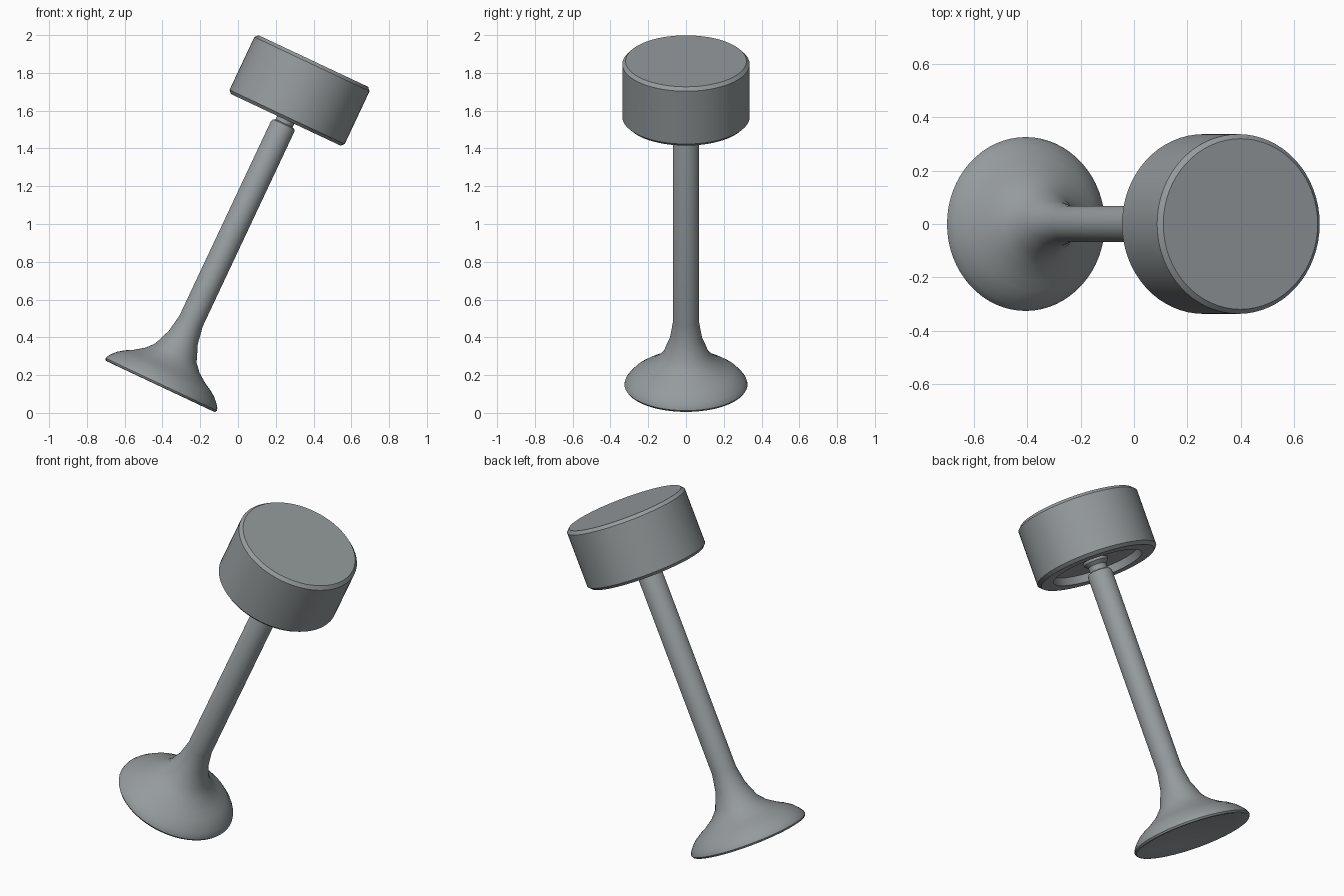
import bpy, bmesh, math
from mathutils import Matrix

if "Cube" in bpy.data.objects:
    bpy.data.objects.remove(bpy.data.objects["Cube"])

SEGMENTS = 64
TILT = math.radians(25.2)
BASE = (-0.408, 0, 0.147)

steel = bpy.data.materials.new("steel grey")
steel.diffuse_color = (0.30, 0.325, 0.335, 1)
steel.use_nodes = True
steel.node_tree.nodes["Principled BSDF"].inputs["Base Color"].default_value = steel.diffuse_color

place = Matrix.Translation(BASE) @ Matrix.Rotation(TILT, 4, 'Y')


def lathe(name, profile):
    """Spin a closed (radius, height) profile round z, then tilt it into place."""
    bm = bmesh.new()
    verts = [bm.verts.new((r, 0, h)) for r, h in profile]
    edges = [bm.edges.new(pair) for pair in zip(verts, verts[1:])]
    bmesh.ops.spin(bm, geom=verts + edges, cent=(0, 0, 0), axis=(0, 0, 1),
                   angle=math.tau, steps=SEGMENTS, use_duplicate=False)
    bmesh.ops.remove_doubles(bm, verts=bm.verts, dist=1e-5)
    bmesh.ops.recalc_face_normals(bm, faces=bm.faces)
    bm.transform(place)
    mesh = bpy.data.meshes.new(name)
    bm.to_mesh(mesh)
    bm.free()
    mesh.materials.append(steel)
    obj = bpy.data.objects.new(name, mesh)
    bpy.context.collection.objects.link(obj)
    bpy.ops.object.select_all(action='DESELECT')
    obj.select_set(True)
    bpy.context.view_layer.objects.active = obj
    bpy.ops.object.shade_smooth_by_angle(angle=math.radians(30))


# Flared foot with a shallow dish below, and stem with a narrow groove under the head
lathe("flared_stem", [
    (0, 0.014), (0.24, 0.010), (0.312, -0.008), (0.320, -0.006), (0.326, 0.004),
    (0.322, 0.017), (0.310, 0.034), (0.284, 0.062), (0.250, 0.086),
    (0.210, 0.108), (0.158, 0.145), (0.120, 0.188), (0.100, 0.240),
    (0.085, 0.275), (0.068, 0.375), (0.068, 1.514), (0.062, 1.526),
    (0.050, 1.532), (0.050, 1.562), (0.068, 1.580), (0.068, 1.61), (0, 1.61)])

# Round head, bevelled at both rims and hollowed underneath
lathe("round_head", [
    (0, 1.595), (0.245, 1.595), (0.250, 1.552), (0.320, 1.552),
    (0.337, 1.569), (0.337, 1.878), (0.320, 1.896), (0, 1.896)])
